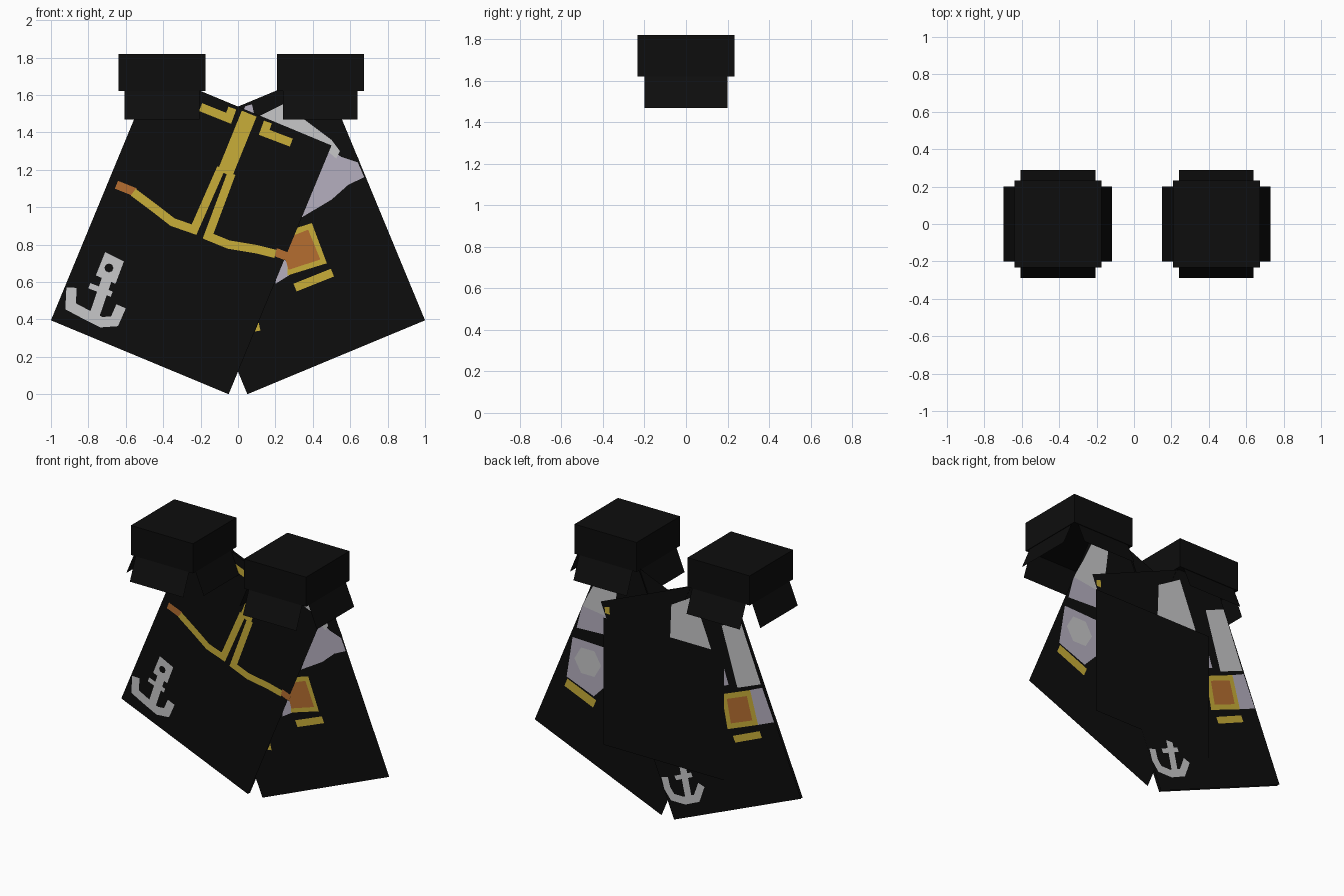
import bpy, bmesh, math
from mathutils import Vector

if "Cube" in bpy.data.objects:
    bpy.data.objects.remove(bpy.data.objects["Cube"])


def mat(name, rgb):
    m = bpy.data.materials.new(name)
    m.diffuse_color = (*rgb, 1)
    m.use_nodes = True
    m.node_tree.nodes["Principled BSDF"].inputs["Base Color"].default_value = m.diffuse_color
    return m


BLACK = mat("black cloth", (0.004, 0.004, 0.004))
GOLD = mat("gold trim", (0.58, 0.42, 0.04))
ORANGE = mat("copper orange", (0.46, 0.155, 0.03))
LILAC = mat("lilac grey", (0.46, 0.43, 0.52))
GREY = mat("light grey", (0.57, 0.57, 0.58))


def make(name, polys, material):
    """Object from a list of polygons given as 3D points."""
    bm = bmesh.new()
    for p in polys:
        bm.faces.new([bm.verts.new(c) for c in p])
    me = bpy.data.meshes.new(name)
    bm.to_mesh(me)
    bm.free()
    me.materials.append(material)
    ob = bpy.data.objects.new(name, me)
    bpy.context.collection.objects.link(ob)
    return ob


def flat(name, pts, y, material, back=False):
    """Flat polygon in the x-z plane, facing front or back."""
    area = sum(a[0] * b[1] - b[0] * a[1] for a, b in zip(pts, pts[1:] + pts[:1]))
    if (area > 0) == back:
        pts = pts[::-1]
    return make(name, [[(x, y, z) for x, z in pts]], material)


def stroke(name, pts, w, y, material, back=False):
    """Ribbon of constant width along a path."""
    v = [Vector(p) for p in pts]
    left, right = [], []
    for i, p in enumerate(v):
        d1 = (v[i] - v[i - 1]).normalized() if i else (v[1] - v[0]).normalized()
        d2 = (v[i + 1] - v[i]).normalized() if i < len(v) - 1 else d1
        n1, n2 = Vector((-d1.y, d1.x)), Vector((-d2.y, d2.x))
        n = (n1 + n2).normalized()
        n *= w / 2 / max(n.dot(n1), 0.6)
        left.append(tuple(p + n))
        right.append(tuple(p - n))
    polys = []
    for i in range(len(v) - 1):
        q = [right[i], right[i + 1], left[i + 1], left[i]]
        if back:
            q.reverse()
        polys.append([(x, y, z) for x, z in q])
    return make(name, polys, material)


# Shoulder blocks with four flared flaps each
def shoulder(name, cx):
    bm = bmesh.new()
    bmesh.ops.create_cube(bm, size=1)
    for v in bm.verts:
        v.co = (cx + v.co.x * 0.465, v.co.y * 0.465, 1.72 + v.co.z * 0.2)
    me = bpy.data.meshes.new(name)
    bm.to_mesh(me)
    bm.free()
    me.materials.append(BLACK)
    bpy.context.collection.objects.link(bpy.data.objects.new(name, me))
    flaps = []
    for k in range(4):
        c, s = round(math.cos(k * math.pi / 2)), round(math.sin(k * math.pi / 2))
        q = [(-0.2, -0.29, 1.47), (0.2, -0.29, 1.47), (0.2, -0.228, 1.62), (-0.2, -0.228, 1.62)]
        flaps.append([(cx + x * c - y * s, x * s + y * c, z) for x, y, z in q])
    make(name + "_flaps", flaps, BLACK)


shoulder("left_shoulder", -0.407)
shoulder("right_shoulder", 0.44)

# Crossed coat panels: the left one wraps both sides of the right one
panel = [(-0.05, 0), (-1, 0.395), (-0.45, 1.725), (0.5, 1.33)]
mirrored = [(-x, z) for x, z in panel]
flat("left_panel_front", panel, 0.180, BLACK)
flat("right_panel", mirrored, 0.190, BLACK)
flat("left_panel_back", panel, 0.198, BLACK, True)
flat("back_panel", [(-0.43, 0.37), (0.475, 0.37), (0.475, 1.23), (-0.43, 1.23)], 0.205, BLACK, True)

# Gold cord on the front of the left panel
F1, F2 = 0.178, 0.176
stroke("cord_left", [(-0.56, 1.08), (-0.44, 0.99), (-0.35, 0.92), (-0.235, 0.88), (-0.09, 1.21)], 0.045, F1, GOLD)
stroke("cord_right", [(-0.035, 1.18), (-0.16, 0.845), (-0.05, 0.80), (0.1, 0.775), (0.2, 0.75)], 0.045, F1, GOLD)
stroke("cord_stem", [(-0.07, 1.18), (0.06, 1.5)], 0.085, F1, GOLD)
stroke("cord_tip_left", [(-0.65, 1.12), (-0.55, 1.08)], 0.045, F1, ORANGE)
stroke("cord_tip_right", [(0.2, 0.76), (0.265, 0.735)], 0.045, F1, ORANGE)
stroke("collar_trim_left", [(-0.2, 1.535), (-0.05, 1.475), (-0.03, 1.53)], 0.045, F1, GOLD)
stroke("collar_trim_right", [(0.16, 1.455), (0.14, 1.40), (0.285, 1.345)], 0.045, F1, GOLD)


# Anchor emblem pieces
def anchor(name, stem, bar, arms, w, y, back):
    stroke(name + "_stem", stem, w, y, GREY, back)
    stroke(name + "_bar", bar, 0.03, y, GREY, back)
    stroke(name + "_arms", arms, w, y, GREY, back)


anchor("front_anchor", [(-0.70, 0.62), (-0.775, 0.40)], [(-0.795, 0.58), (-0.675, 0.535)],
       [(-0.89, 0.57), (-0.895, 0.47), (-0.82, 0.43), (-0.73, 0.385), (-0.66, 0.39), (-0.625, 0.47)],
       0.055, F1, False)
flat("front_anchor_ring", [(-0.71, 0.76), (-0.61, 0.71), (-0.655, 0.59), (-0.76, 0.635)], F1, GREY)
flat("front_anchor_hole", [(-0.69 + 0.024 * math.cos(k * math.pi / 4), 0.675 + 0.024 * math.sin(k * math.pi / 4))
                           for k in range(8)], F2, BLACK)
anchor("back_anchor", [(-0.11, 0.40), (-0.163, 0.16)], [(-0.06, 0.285), (-0.184, 0.34)],
       [(0.02, 0.27), (0.0, 0.20), (-0.04, 0.15), (-0.13, 0.15), (-0.22, 0.19), (-0.255, 0.29)],
       0.05, 0.200, True)

# Front of the right panel: lapel, badge and stripe
R1, R2, R3 = 0.188, 0.1865, 0.185
flat("lapel_lower", [(0.34, 0.945), (0.48, 1.32), (0.55, 1.27), (0.64, 1.24), (0.675, 1.16),
                     (0.59, 1.12), (0.5, 1.04)], R1, LILAC)
flat("lapel_upper", [(0.1, 1.48), (0.24, 1.55), (0.36, 1.465), (0.5, 1.36), (0.545, 1.30),
                     (0.525, 1.26), (0.49, 1.29)], R2, GREY)
flat("collar_notch", [(0.02, 1.50), (0.04, 1.54), (0.075, 1.55), (0.09, 1.48)], R1, LILAC)
flat("badge_backing", [(0.2, 0.59), (0.28, 0.64), (0.26, 0.78), (0.22, 0.75)], R1, LILAC)
flat("badge_border", [(0.27, 0.87), (0.30, 0.885), (0.395, 0.915), (0.475, 0.70), (0.265, 0.635)], R2, GOLD)
flat("badge", [(0.24, 0.77), (0.30, 0.85), (0.375, 0.88), (0.44, 0.72), (0.27, 0.665)], R3, ORANGE)
stroke("badge_stripe", [(0.305, 0.57), (0.505, 0.65)], 0.045, R1, GOLD)
flat("gold_fleck", [(0.09, 0.335), (0.11, 0.385), (0.12, 0.34)], R1, GOLD)

# Back of the right panel: grey lining, hexagon and gold fringe
B1, B2 = 0.192, 0.194
flat("lining_top", [(0.57, 1.40), (0.50, 1.55), (0.36, 1.60), (0.40, 1.30), (0.46, 1.235), (0.644, 1.26)], B1, GREY, True)
flat("lining_middle", [(0.46, 1.25), (0.644, 1.26), (0.685, 1.10), (0.46, 1.11)], B1, LILAC, True)
flat("lining_lower", [(0.45, 1.02), (0.715, 1.03), (0.76, 0.75), (0.556, 0.67), (0.45, 0.78)], B1, LILAC, True)
flat("hexagon", [(0.6 + 0.1 * math.cos(k * math.pi / 3), 0.89 + 0.1 * math.sin(k * math.pi / 3))
                 for k in range(6)], B2, GREY, True)
stroke("gold_fringe", [(0.765, 0.71), (0.55, 0.62)], 0.06, B1, GOLD, True)

# Back of the left panel: lining patches, badge and stripe
L1, L2 = 0.200, 0.2015
flat("back_patch", [(-0.02, 1.2), (-0.34, 1.2), (-0.2, 1.55), (-0.03, 1.45)], L1, GREY, True)
flat("back_strip", [(-0.407, 1.41), (-0.55, 1.47), (-0.70, 1.09), (-0.525, 1.02)], L1, GREY, True)
flat("back_sliver", [(-0.39, 1.23), (-0.46, 1.02), (-0.39, 1.0)], L1, LILAC, True)
flat("back_badge_side", [(-0.62, 1.03), (-0.71, 1.07), (-0.80, 0.86), (-0.68, 0.81)], L1, LILAC, True)
badge = [(-0.407, 0.945), (-0.621, 1.03), (-0.68, 0.81), (-0.451, 0.72)]
flat("back_badge_border", badge, L1, GOLD, True)
flat("back_badge", [(-0.54 + (x + 0.54) * 0.7, 0.876 + (z - 0.876) * 0.7) for x, z in badge], L2, ORANGE, True)
stroke("back_badge_stripe", [(-0.50, 0.665), (-0.70, 0.75)], 0.045, L1, GOLD, True)
flat("back_gold_fleck", [(0.43, 1.26), (0.465, 1.26), (0.47, 1.30), (0.435, 1.31)], L1, GOLD, True)
